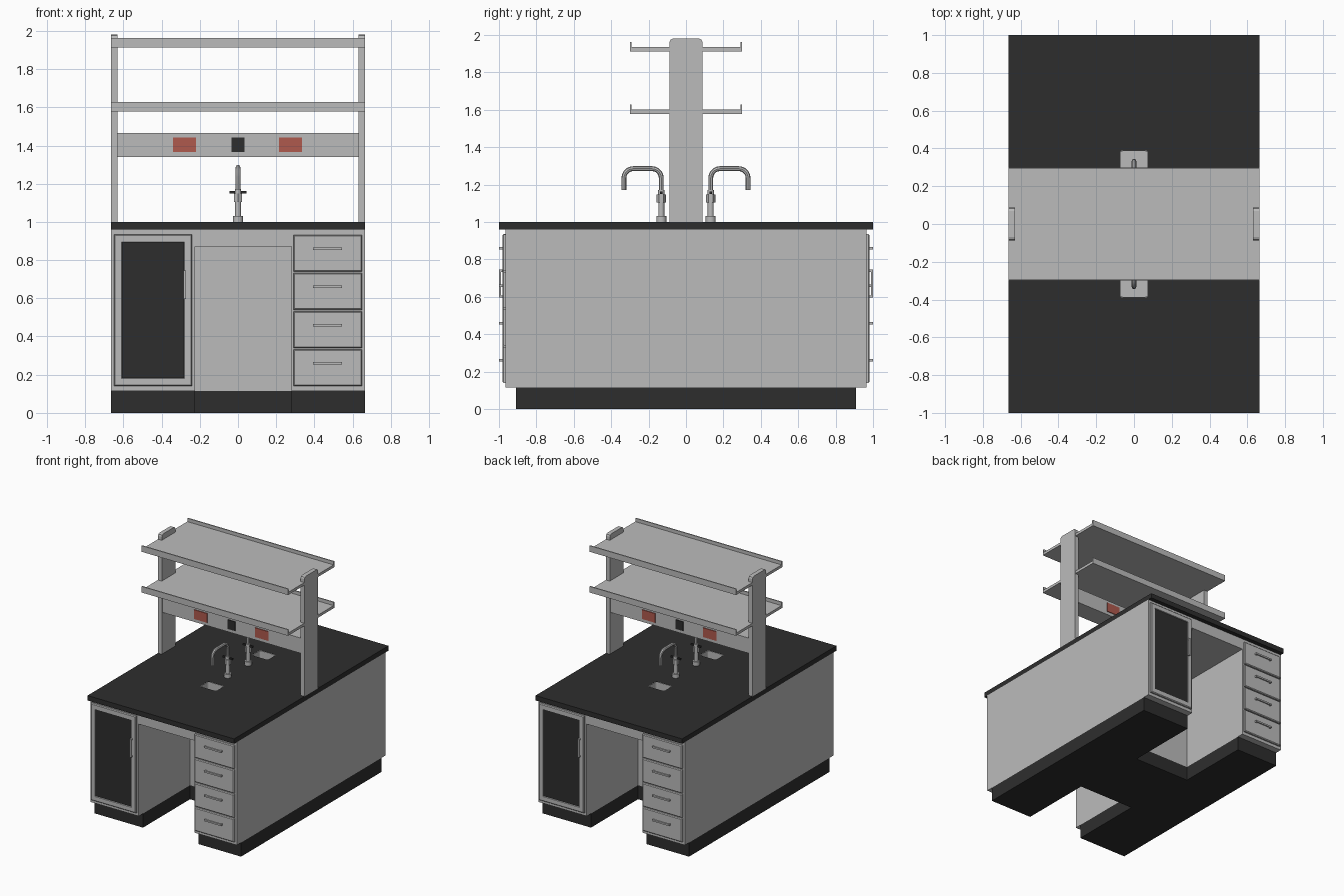
import bpy, bmesh, math
from mathutils import Vector, Matrix

old = bpy.data.objects.get("Cube")
if old:
    bpy.data.objects.remove(old, do_unlink=True)


def material(name, rgb):
    m = bpy.data.materials.new(name)
    m.use_nodes = True
    m.diffuse_color = (*rgb, 1)
    m.node_tree.nodes["Principled BSDF"].inputs["Base Color"].default_value = (*rgb, 1)
    return m


GREY = material("light grey", (0.5, 0.5, 0.5))
DARK = material("charcoal", (0.027, 0.027, 0.027))
RED = material("socket red", (0.43, 0.1, 0.075))


def finish(name, bm, *mats):
    mesh = bpy.data.meshes.new(name)
    bmesh.ops.recalc_face_normals(bm, faces=bm.faces)
    bm.to_mesh(mesh)
    bm.free()
    for m in mats:
        mesh.materials.append(m)
    ob = bpy.data.objects.new(name, mesh)
    bpy.context.collection.objects.link(ob)
    return ob


def box_bm(x, y, z):
    bm = bmesh.new()
    bmesh.ops.create_cube(bm, size=1)
    for v in bm.verts:
        v.co = [a + (b - a) * (c + 0.5) for (a, b), c in zip((x, y, z), v.co)]
    return bm


def box(name, x, y, z, mat):
    return finish(name, box_bm(x, y, z), mat)


def along(edge, axis):
    d = edge.verts[1].co - edge.verts[0].co
    return abs(d.normalized()[axis]) > 0.9


def bevel(bm, edges, size, segments=1):
    bmesh.ops.bevel(bm, geom=edges, offset=size, segments=segments, profile=0.5, affect='EDGES')


def facing(bm, direction):
    return max(bm.faces, key=lambda f: (f.normal.dot(Vector(direction)) > 0.99, f.calc_area()))


def activate(ob):
    bpy.ops.object.select_all(action='DESELECT')
    ob.select_set(True)
    bpy.context.view_layer.objects.active = ob


def smooth(ob):
    activate(ob)
    bpy.ops.object.shade_smooth_by_angle(angle=math.radians(40))


def turned_copy(ob):
    """The other working side is the same, turned half round."""
    twin = ob.copy()
    twin.name = "rear_" + ob.name
    twin.rotation_euler.z = math.pi
    bpy.context.collection.objects.link(twin)
    return twin


def cut(ob, cutters):
    for c in cutters:
        mod = ob.modifiers.new("cut", 'BOOLEAN')
        mod.object, mod.solver = c, 'EXACT'
        activate(ob)
        bpy.ops.object.modifier_apply(modifier=mod.name)


def rounded_tub(name, mat):
    bm = box_bm((-0.075, 0.075), (-0.39, -0.28), (0.89, 0.999))
    bevel(bm, [e for e in bm.edges if along(e, 2)], 0.018, 4)
    bm.normal_update()
    return bm


W = 0.665

# Carcass, plinth and worktop
carcass = box("cabinet_body", (-W, W), (-0.965, 0.965), (0.115, 0.96), GREY)
plinth = box("plinth", (-W, W), (-0.91, 0.91), (0, 0.115), DARK)
worktop = box("worktop", (-W, W), (-1, 1), (0.96, 1), DARK)

# Knee spaces and sink openings are cut out
knee = box("knee_cutter", (-0.225, 0.28), (-1.2, -0.3), (-0.1, 0.87), GREY)
hole_bm = rounded_tub("sink_cutter", GREY)
for v in hole_bm.verts:
    if v.co.z > 0.95:
        v.co.z = 1.1
hole = finish("sink_cutter", hole_bm, DARK)
knees, holes = [knee, turned_copy(knee)], [hole, turned_copy(hole)]
bpy.context.view_layer.update()
cut(carcass, knees + holes)
cut(plinth, knees)
cut(worktop, holes)
for c in knees + holes:
    bpy.data.objects.remove(c, do_unlink=True)

side = []

# Sink basin
bm = rounded_tub("sink_basin", GREY)
top = facing(bm, (0, 0, 1))
bmesh.ops.inset_region(bm, faces=[top], thickness=0.004)
floor = bmesh.ops.extrude_discrete_faces(bm, faces=[top])["faces"][0]
bmesh.ops.translate(bm, verts=floor.verts, vec=(0, 0, -0.085))
side.append(finish("sink_basin", bm, GREY))


def front_panel(name, x, z):
    bm = box_bm(x, (-0.982, -0.965), z)
    bm.normal_update()
    bevel(bm, list(facing(bm, (0, -1, 0)).edges), 0.006)
    bm.normal_update()
    return bm


# Cabinet door with dark glass set into its frame
bm = front_panel("door", (-0.65, -0.24), (0.14, 0.935))
pane = facing(bm, (0, -1, 0))
bmesh.ops.inset_region(bm, faces=[pane], thickness=0.047)
bmesh.ops.inset_region(bm, faces=[pane], thickness=0.004, depth=-0.006)
pane.material_index = 1
side.append(finish("door", bm, GREY, DARK))


def handle(name, x, z, axis):
    """Bar pull standing on two short legs."""
    lo, hi = [x[0], z[0]], [x[1], z[1]]
    parts = [box_bm(x, (-1, -0.99), z)]
    for end in (0, 1):
        a, b = list(x), list(z)
        span = (a, b)[axis]
        span[1 - end] = span[end] + (0.012 if end == 0 else -0.012)
        parts.append(box_bm(sorted(a), (-0.991, -0.98), sorted(b)))
    merged = bmesh.new()
    for p in parts:
        tmp = bpy.data.meshes.new("tmp")
        p.to_mesh(tmp)
        p.free()
        merged.from_mesh(tmp)
        bpy.data.meshes.remove(tmp)
    side.append(finish(name, merged, GREY))


handle("door_handle", (-0.285, -0.271), (0.595, 0.745), 1)

# Drawer stack
for i in range(4):
    z = 0.14 + 0.2 * i
    bm = front_panel("drawer", (0.29, 0.65), (z, z + 0.192))
    side.append(finish(f"drawer_{i + 1}", bm, GREY))
    handle(f"drawer_handle_{i + 1}", (0.392, 0.545), (z + 0.113, z + 0.126), 0)


# Tap
def cylinder(name, radius, z0, z1, sides):
    bm = bmesh.new()
    bmesh.ops.create_cone(bm, cap_ends=True, segments=sides, radius1=radius, radius2=radius,
                          depth=z1 - z0, matrix=Matrix.Translation((0, -0.132, (z0 + z1) / 2)))
    ob = finish(name, bm, GREY)
    smooth(ob)
    side.append(ob)


cylinder("tap_base", 0.027, 1, 1.032, 16)
cylinder("tap_stem", 0.016, 1.03, 1.105, 16)
cylinder("tap_valve", 0.025, 1.105, 1.148, 6)
cylinder("tap_collar", 0.017, 1.148, 1.172, 16)
side.append(box("tap_lever", (-0.045, 0.045), (-0.139, -0.125), (1.15, 1.163), DARK))

curve = bpy.data.curves.new("tap_spout", 'CURVE')
curve.dimensions = '3D'
curve.bevel_depth = 0.013
curve.bevel_resolution = 2
curve.use_fill_caps = True
path = [(-0.132, 1.16)]
for cy, start in ((-0.182, 0), (-0.282, 90)):
    path += [(cy + 0.05 * math.cos(math.radians(start + t)),
              1.235 + 0.05 * math.sin(math.radians(start + t))) for t in range(0, 91, 18)]
path.append((-0.332, 1.17))
spline = curve.splines.new('POLY')
spline.points.add(len(path) - 1)
for p, (y, z) in zip(spline.points, path):
    p.co = (0, y, z, 1)
curve.materials.append(GREY)
spout = bpy.data.objects.new("tap_spout", curve)
bpy.context.collection.objects.link(spout)
activate(spout)
bpy.ops.object.convert(target='MESH')
spout = bpy.context.object
smooth(spout)
side.append(spout)

# Socket plates on the service rail
for name, x0, x1, mat in (("left_socket", 0.215, 0.335, RED), ("right_socket", -0.34, -0.22, RED),
                          ("data_socket", -0.034, 0.034, DARK)):
    side.append(box(name, (x0, x1), (-0.086, -0.078), (1.366, 1.442), mat))

for ob in side:
    turned_copy(ob)

# Uprights with clipped top corners
for name, x in (("left_post", (W - 0.035, W)), ("right_post", (-W, 0.035 - W))):
    bm = box_bm(x, (-0.088, 0.088), (1, 1.98))
    bevel(bm, [e for e in bm.edges if along(e, 0) and e.verts[0].co.z > 1.5], 0.018, 2)
    finish(name, bm, GREY)

# Service rail and lipped shelves
box("service_rail", (0.035 - W, W - 0.035), (-0.08, 0.08), (1.34, 1.465), GREY)
for name, z in (("lower_shelf", 1.578), ("upper_shelf", 1.912)):
    half = [(0.3, 0), (0.3, 0.05), (0.291, 0.05), (0.291, 0.022)]
    profile = half + [(-y, h) for y, h in reversed(half)]
    bm = bmesh.new()
    face = bm.faces.new([bm.verts.new((-W + 0.001, y, z + h)) for y, h in profile])
    ext = bmesh.ops.extrude_face_region(bm, geom=[face])["geom"]
    bmesh.ops.translate(bm, verts=[v for v in ext if isinstance(v, bmesh.types.BMVert)],
                        vec=(2 * W - 0.002, 0, 0))
    finish(name, bm, GREY)
